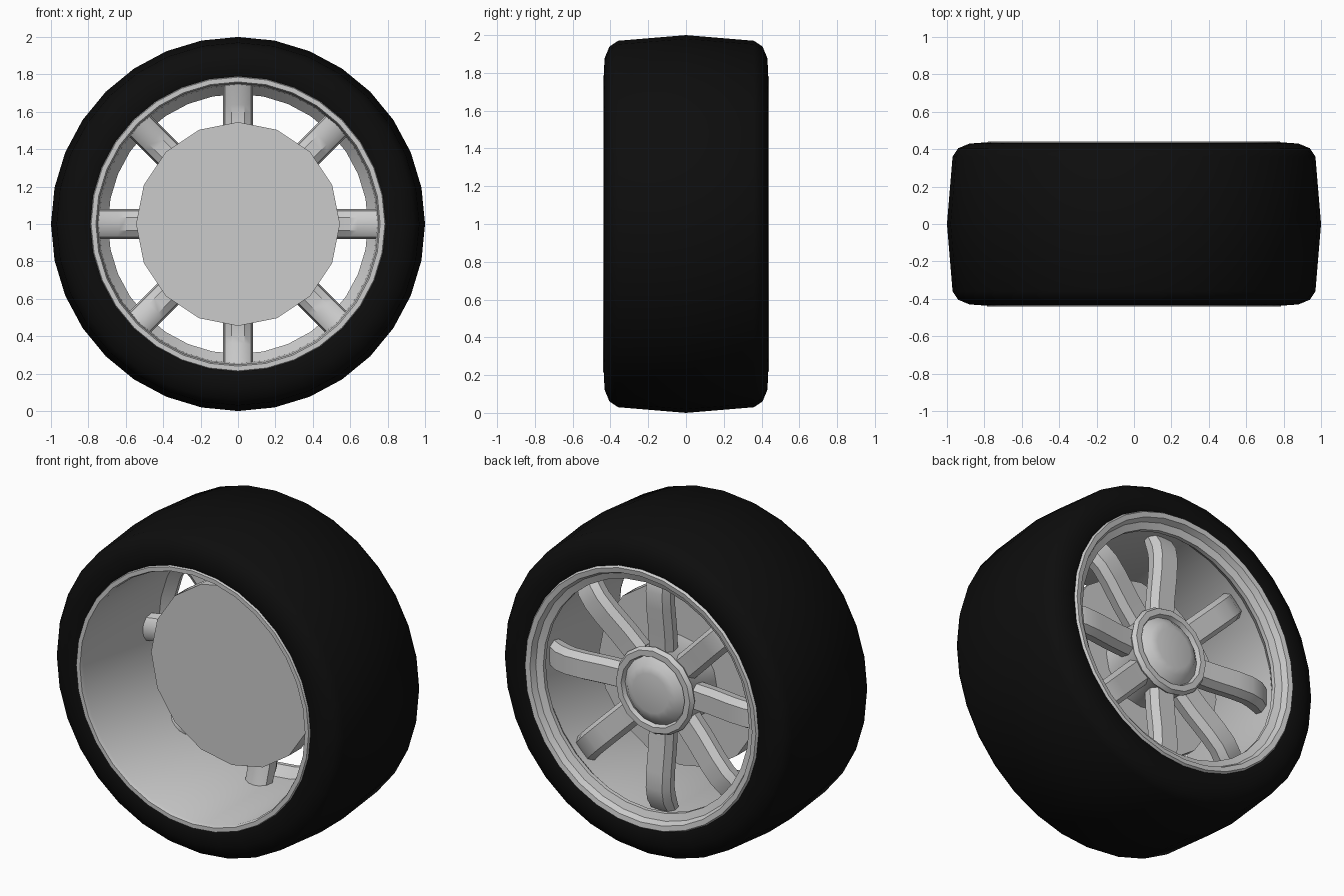
import bpy, bmesh
from math import sin, cos, pi
from mathutils import Matrix, Vector

if "Cube" in bpy.data.objects:
    bpy.data.objects.remove(bpy.data.objects["Cube"])

CENTRE = Vector((0, 0, 1))


def finish(name, bm, angle=0.6, mat=None):
    bmesh.ops.recalc_face_normals(bm, faces=bm.faces)
    me = bpy.data.meshes.new(name)
    bm.to_mesh(me)
    bm.free()
    ob = bpy.data.objects.new(name, me)
    bpy.context.collection.objects.link(ob)
    ob.location = CENTRE
    if mat:
        me.materials.append(mat)
    bpy.ops.object.select_all(action='DESELECT')
    bpy.context.view_layer.objects.active = ob
    ob.select_set(True)
    bpy.ops.object.shade_smooth_by_angle(angle=angle)
    return ob


def lathe(name, profile, sides, angle=0.6, mat=None, cap_start=False, cap_end=False):
    """Spin (radius, y) points around the y axis."""
    bm = bmesh.new()
    rings = []
    for r, y in profile:
        rings.append([bm.verts.new((r * sin(2 * pi * i / sides), y, r * cos(2 * pi * i / sides)))
                      for i in range(sides)])
    for a, b in zip(rings, rings[1:]):
        for i in range(sides):
            j = (i + 1) % sides
            bm.faces.new((a[i], a[j], b[j], b[i]))
    if cap_start:
        bm.faces.new(rings[0])
    if cap_end:
        bm.faces.new(rings[-1])
    return finish(name, bm, angle, mat)


rubber = bpy.data.materials.new("rubber")
rubber.diffuse_color = (0.004, 0.004, 0.004, 1)
rubber.use_nodes = True
rubber.node_tree.nodes["Principled BSDF"].inputs["Base Color"].default_value = rubber.diffuse_color

# Tyre: symmetric tread and sidewalls
half = [(0.785, 0.425), (0.81, 0.435), (0.88, 0.43), (0.94, 0.405), (0.97, 0.36)]
tyre = [(r, -y) for r, y in half] + [(1.0, 0)] + half[::-1]
lathe("tyre", tyre, 32, 0.7, rubber)

# Rim: deep barrel open at the front, stepped lip at the back
lathe("rim", [(0.79, -0.425), (0.785, -0.44), (0.76, -0.44), (0.752, -0.42),
              (0.745, 0.30), (0.695, 0.36), (0.695, 0.385), (0.735, 0.40),
              (0.75, 0.435), (0.78, 0.44), (0.79, 0.425)], 32, 0.5)

# Brake disc behind the spokes
lathe("brake_disc", [(0.545, -0.06), (0.545, 0.06)], 16, 0.5, None, True, True)

# Hub with raised ring and domed cap
lathe("hub", [(0.25, 0.06), (0.25, 0.27), (0.265, 0.295), (0.25, 0.32), (0.215, 0.32),
              (0.205, 0.295), (0.16, 0.335), (0.12, 0.345)], 16, 0.6, None, False, True)

# Spokes: one section swept along a bent path, repeated eight times
section = [(-0.055, 0), (0.055, 0), (0.08, -0.045), (0.07, -0.10),
           (0.035, -0.125), (-0.035, -0.125), (-0.07, -0.10), (-0.08, -0.045)]
path = [(0.20, 0.275), (0.35, 0.285), (0.50, 0.305), (0.60, 0.31), (0.68, 0.295), (0.75, 0.25)]
slopes = [0.05, 0.1, 0.1, -0.03, -0.35, -0.6]
bm = bmesh.new()
for k in range(8):
    turn = Matrix.Rotation(k * pi / 4, 4, 'Y')
    rings = []
    for (r, y), t in zip(path, slopes):
        rings.append([bm.verts.new(turn @ Vector((x, y + d * cos(t), r - d * sin(t) if r < 0.7 else r)))
                      for x, d in section])
    n = len(section)
    for a, b in zip(rings, rings[1:]):
        for i in range(n):
            j = (i + 1) % n
            bm.faces.new((a[i], a[j], b[j], b[i]))
    bm.faces.new(rings[0])
    bm.faces.new(rings[-1])
finish("spokes", bm, 0.6)
